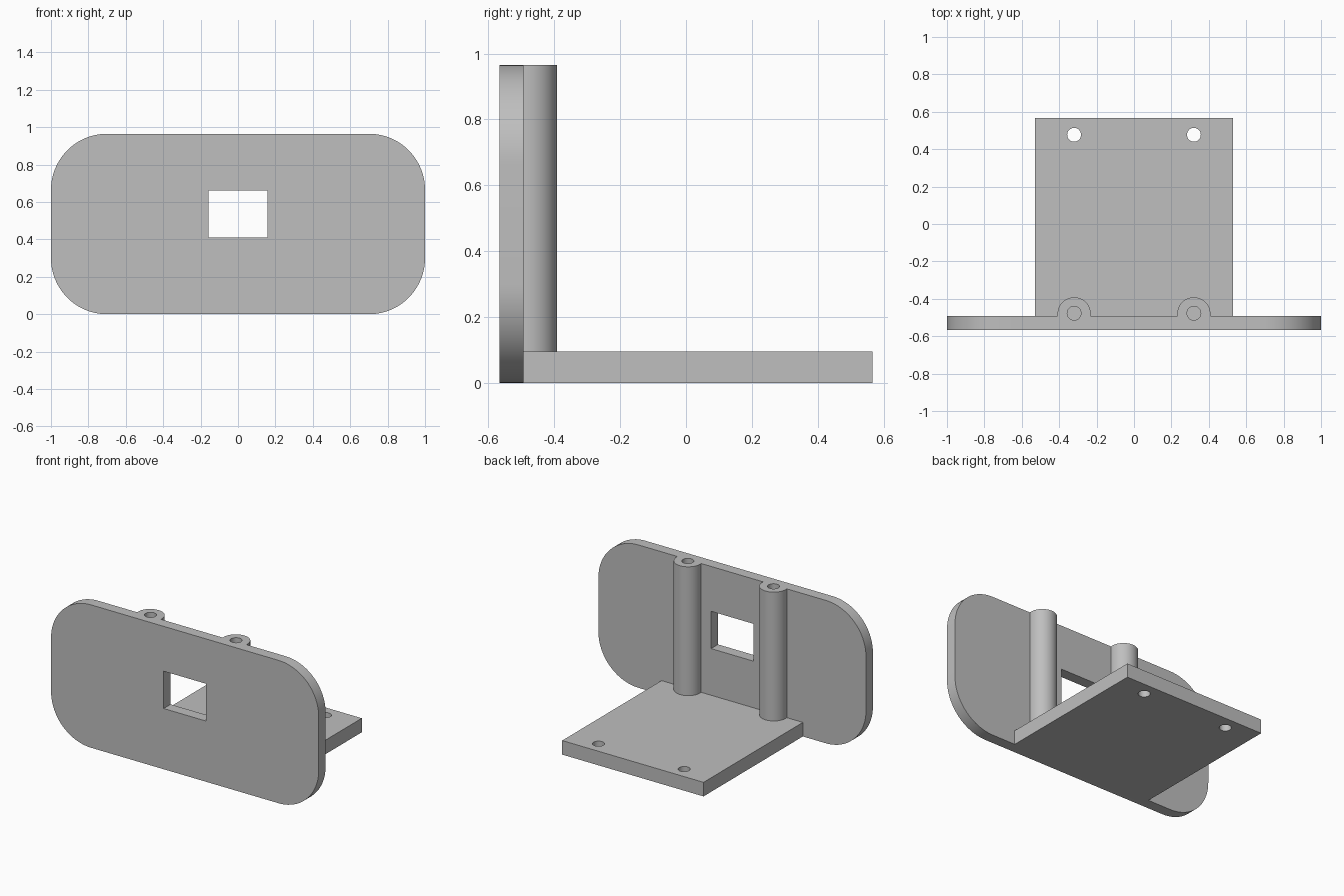
import bpy, bmesh, math
from mathutils import Vector

if "Cube" in bpy.data.objects:
    bpy.data.objects.remove(bpy.data.objects["Cube"], do_unlink=True)

grey = bpy.data.materials.new("plain_grey")
grey.use_nodes = True
COLOUR = (0.52, 0.52, 0.52, 1)
grey.diffuse_color = COLOUR
grey.node_tree.nodes["Principled BSDF"].inputs["Base Color"].default_value = COLOUR

# Main dimensions
HEIGHT, FRONT, BACK, PLATE_BACK = 0.965, -0.567, 0.567, -0.493
BASE_TOP, POST_X, POST_Y = 0.095, 0.32, -0.481
POST_R, HOLE_R, CORNER_R = 0.089, 0.037, 0.3


def prism(name, outline, extrude):
    """Solid made by extruding a closed outline along a vector."""
    bm = bmesh.new()
    face = bm.faces.new([bm.verts.new(p) for p in outline])
    new = bmesh.ops.extrude_face_region(bm, geom=[face])["geom"]
    moved = [v for v in new if isinstance(v, bmesh.types.BMVert)]
    bmesh.ops.translate(bm, vec=Vector(extrude), verts=moved)
    bmesh.ops.recalc_face_normals(bm, faces=bm.faces)
    mesh = bpy.data.meshes.new(name)
    bm.to_mesh(mesh)
    bm.free()
    mesh.materials.append(grey)
    obj = bpy.data.objects.new(name, mesh)
    bpy.context.collection.objects.link(obj)
    return obj


def box(name, x, y0, y1, z0, z1):
    return prism(name, [(-x, y0, z0), (x, y0, z0), (x, y1, z0), (-x, y1, z0)],
                 (0, 0, z1 - z0))


def cylinder(name, x, y, r, z0, z1, sides=48):
    turn = [math.tau * i / sides for i in range(sides)]
    return prism(name, [(x + r * math.cos(a), y + r * math.sin(a), z0) for a in turn],
                 (0, 0, z1 - z0))


def combine(target, tool, operation):
    """Apply a boolean and discard the tool solid."""
    mod = target.modifiers.new(tool.name, 'BOOLEAN')
    mod.object, mod.operation, mod.solver = tool, operation, 'EXACT'
    bpy.context.view_layer.objects.active = target
    bpy.ops.object.modifier_apply(modifier=mod.name)
    bpy.data.objects.remove(tool, do_unlink=True)


# Upright face plate with rounded corners
outline = []
STEPS = 20
corners = [(1, 1), (-1, 1), (-1, -1), (1, -1)]
for quarter, (sx, sz) in enumerate(corners):
    cx = sx * (1 - CORNER_R)
    cz = HEIGHT / 2 + sz * (HEIGHT / 2 - CORNER_R)
    for i in range(STEPS + 1):
        a = math.pi / 2 * (quarter + i / STEPS)
        outline.append((cx + CORNER_R * math.cos(a), FRONT, cz + CORNER_R * math.sin(a)))
bracket = prism("mounting_bracket", outline, (0, PLATE_BACK - FRONT, 0))

# Base shelf and the two screw posts, fused to the plate
combine(bracket, box("base_shelf", 0.528, PLATE_BACK - 0.03, BACK, 0, BASE_TOP), 'UNION')
for side in (-1, 1):
    post = cylinder("screw_post", side * POST_X, POST_Y, POST_R, BASE_TOP / 2, HEIGHT)
    # Trim the post so it stays behind the front of the plate
    combine(post, box("post_trim", 1, FRONT - 0.2, PLATE_BACK - 0.03, -1, 2), 'DIFFERENCE')
    combine(bracket, post, 'UNION')

# Window, blind post holes and through holes in the shelf
combine(bracket, box("window", 0.158, FRONT - 0.1, PLATE_BACK + 0.1, 0.41, 0.662), 'DIFFERENCE')
for side in (-1, 1):
    x = side * POST_X
    combine(bracket, cylinder("post_hole", x, POST_Y + 0.004, HOLE_R, 0.5, HEIGHT + 0.1, 32), 'DIFFERENCE')
    combine(bracket, cylinder("shelf_hole", x, 0.477, HOLE_R, -0.1, 0.2, 32), 'DIFFERENCE')

# Smooth the curved walls, keep the edges sharp
bpy.ops.object.select_all(action='DESELECT')
bracket.select_set(True)
bpy.context.view_layer.objects.active = bracket
bpy.ops.object.shade_smooth_by_angle(angle=math.radians(30))
